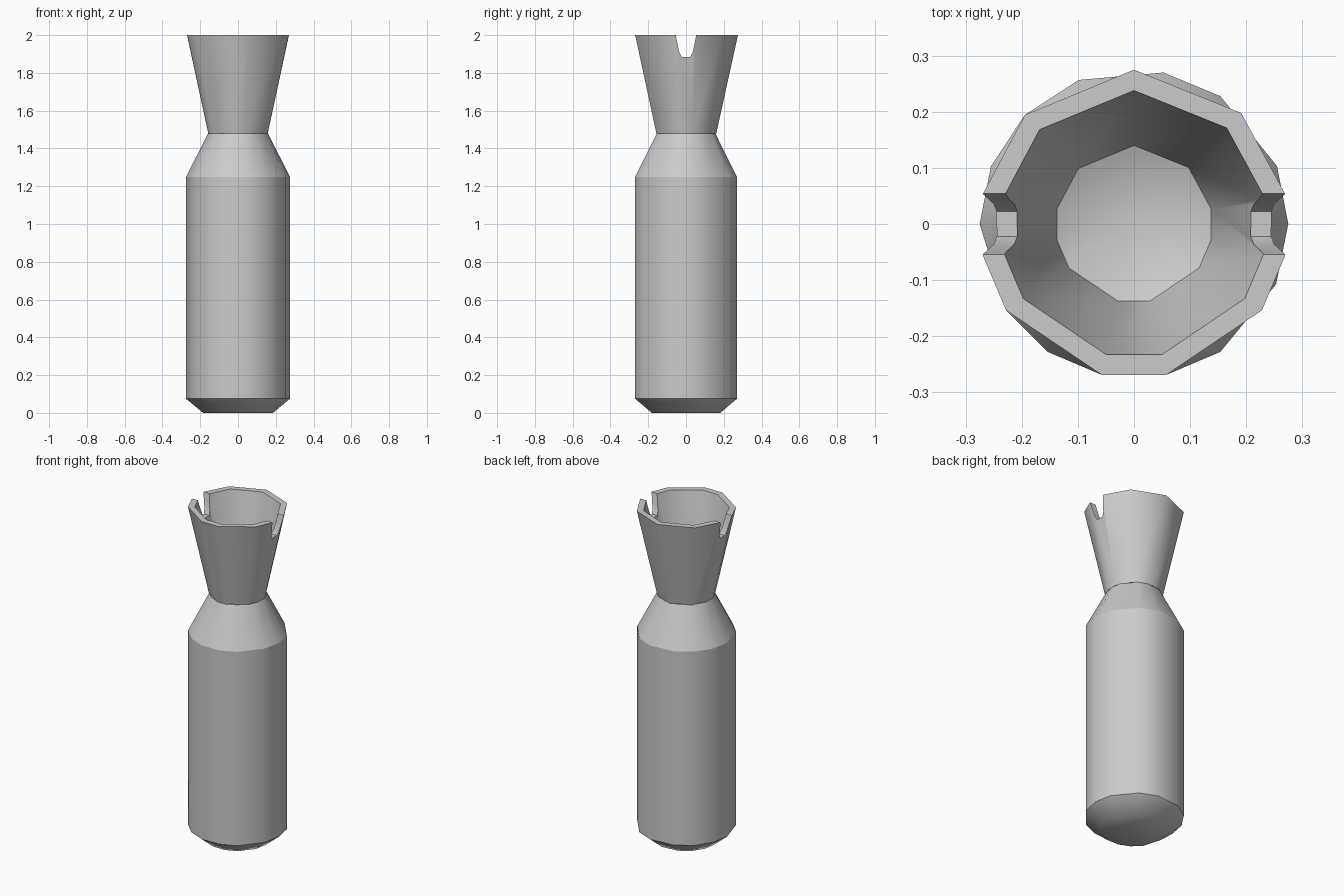
import bpy, bmesh, math
from math import radians, cos, sin

cube = bpy.data.objects.get("Cube")
if cube:
    bpy.data.objects.remove(cube, do_unlink=True)

grey = bpy.data.materials.new("plain grey")
grey.use_nodes = True
colour = (0.6, 0.6, 0.6, 1)
grey.diffuse_color = colour
grey.node_tree.nodes["Principled BSDF"].inputs["Base Color"].default_value = colour

# Uneven facet directions around the axis, in degrees
BODY = (0, 22, 56, 79, 111, 135, 158, 180, 214, 236, 258, 282, 304, 337)
RIM = (11, 46, 90, 135, 169, 192, 214, 258, 282, 326, 348)


def add_object(name, bm):
    bmesh.ops.recalc_face_normals(bm, faces=bm.faces)
    mesh = bpy.data.meshes.new(name)
    bm.to_mesh(mesh)
    bm.free()
    obj = bpy.data.objects.new(name, mesh)
    bpy.context.collection.objects.link(obj)
    obj.data.materials.append(grey)
    return obj


def smooth(obj):
    bpy.ops.object.select_all(action="DESELECT")
    obj.select_set(True)
    bpy.context.view_layer.objects.active = obj
    bpy.ops.object.shade_smooth_by_angle(angle=radians(47))


def lathe(name, profile, angles):
    """Spin a (radius, height) profile over the facet directions."""
    bm = bmesh.new()
    rings = []
    for r, z in profile:
        if r == 0:
            rings.append([bm.verts.new((0, 0, z))] * len(angles))
        else:
            rings.append([bm.verts.new((r * cos(radians(a)), r * sin(radians(a)), z))
                          for a in angles])
    for low, high in zip(rings, rings[1:]):
        for i in range(len(angles)):
            j = (i + 1) % len(angles)
            corners = list(dict.fromkeys((low[i], low[j], high[j], high[i])))
            bm.faces.new(corners)
    for ring in (rings[0], rings[-1]):
        if len(set(ring)) > 1:
            bm.faces.new(ring)
    return add_object(name, bm)


# Solid lower parts, stacked
for name, profile in (
    ("bevelled_base", [(0.185, 0), (0.275, 0.075)]),
    ("body", [(0.275, 0.075), (0.275, 1.25)]),
    ("shoulder", [(0.275, 1.25), (0.158, 1.48)]),
):
    smooth(lathe(name, profile, BODY))

# Hollow flared cup with a tapering inside
cup = lathe("flared_cup", [(0, 1.478), (0.16, 1.478), (0.275, 2), (0.238, 2),
                           (0.14, 1.56), (0, 1.5)], RIM)

# Slot through both sides of the rim
bm = bmesh.new()
half = [(0.058, 2.02), (0.036, 1.91), (0.022, 1.885)]
outline = half + [(-y, z) for y, z in reversed(half)]
face = bm.faces.new([bm.verts.new((-0.4, y, z)) for y, z in outline])
side = bmesh.ops.extrude_face_region(bm, geom=[face])["geom"]
bmesh.ops.translate(bm, vec=(0.8, 0, 0),
                    verts=[v for v in side if isinstance(v, bmesh.types.BMVert)])
cutter = add_object("slot_cutter", bm)
cutter.hide_render = True

slot = cup.modifiers.new("slot", "BOOLEAN")
slot.operation = "DIFFERENCE"
slot.solver = "EXACT"
slot.object = cutter
bpy.context.view_layer.objects.active = cup
bpy.ops.object.modifier_apply(modifier=slot.name)
bpy.data.objects.remove(cutter, do_unlink=True)
smooth(cup)
